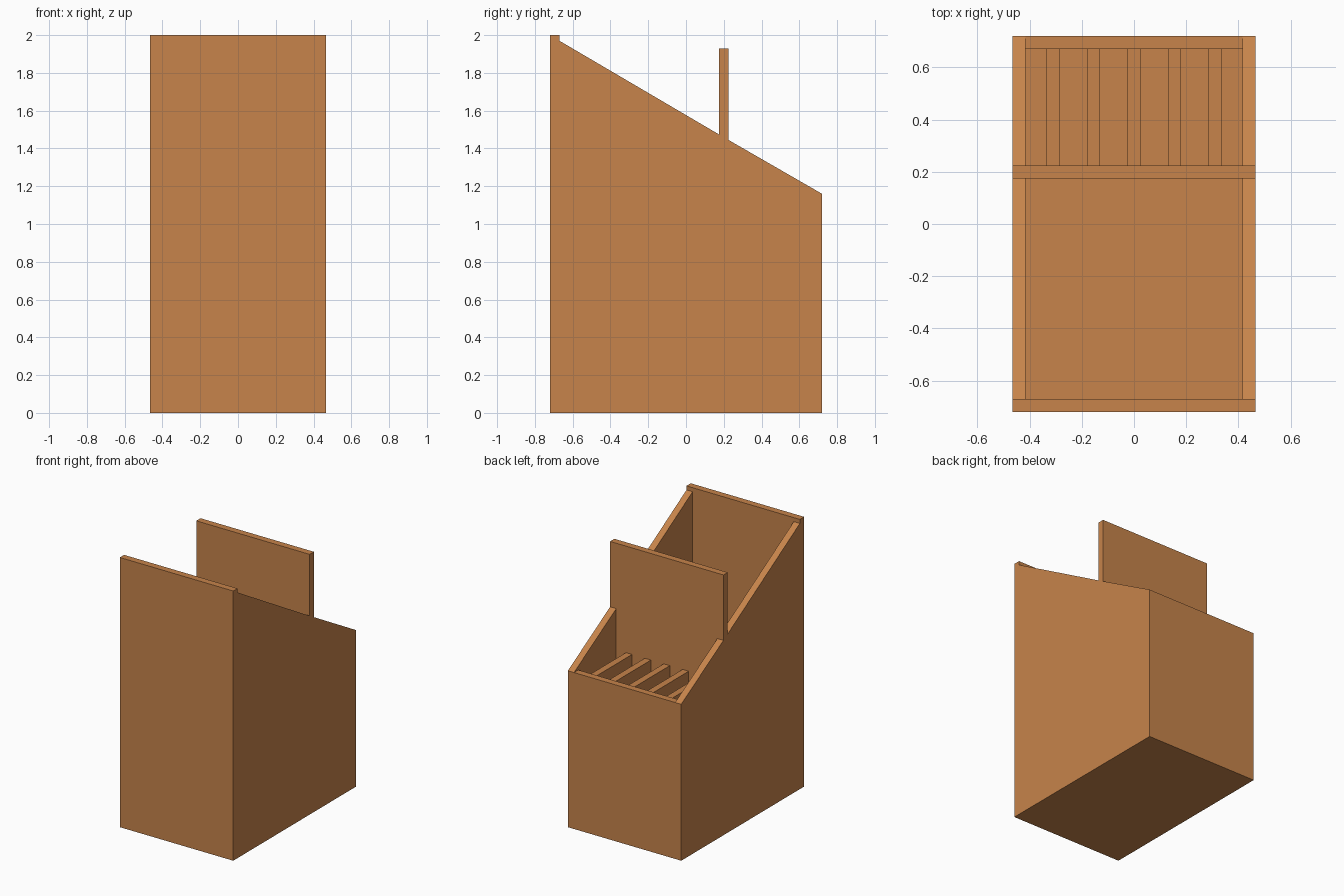
import bpy, bmesh

if "Cube" in bpy.data.objects:
    bpy.data.objects.remove(bpy.data.objects["Cube"])

wood = bpy.data.materials.new("warm wood")
wood.diffuse_color = (0.57, 0.23, 0.07, 1)
wood.use_nodes = True
wood.node_tree.nodes["Principled BSDF"].inputs["Base Color"].default_value = wood.diffuse_color

W, D, T = 0.465, 0.72, 0.05      # half width, half depth, board thickness
DY0, DY1 = 0.175, 0.225          # divider front and back
SHOULDER = 1.445                 # height where the divider rests on the sides


def prism(name, points, offset):
    """Extrude a closed 3D outline by an offset vector."""
    bm = bmesh.new()
    face = bm.faces.new([bm.verts.new(p) for p in points])
    new = bmesh.ops.extrude_face_region(bm, geom=[face])["geom"]
    bmesh.ops.translate(bm, vec=offset,
                        verts=[v for v in new if isinstance(v, bmesh.types.BMVert)])
    bmesh.ops.recalc_face_normals(bm, faces=bm.faces)
    mesh = bpy.data.meshes.new(name)
    bm.to_mesh(mesh)
    bm.free()
    mesh.materials.append(wood)
    obj = bpy.data.objects.new(name, mesh)
    bpy.context.collection.objects.link(obj)
    return obj


def board(name, x0, x1, y0, y1, z0, z1):
    return prism(name, [(x0, y0, z0), (x1, y0, z0), (x1, y1, z0), (x0, y1, z0)],
                 (0, 0, z1 - z0))


# Sloping side walls, notched for the divider
side = [(-D + T, 0), (D, 0), (D, 1.16), (DY1, SHOULDER), (DY0, SHOULDER),
        (DY0, 1.474), (-D + T, 1.97)]
for name, x in (("left_side", -W), ("right_side", W - T)):
    prism(name, [(x, y, z) for y, z in side], (T, 0, 0))

# Front, back and floor
inner = W - T
board("front_panel", -W, W, -D, -D + T, 0, 2.0)
board("back_panel", -inner, inner, D - T, D, 0, 1.16)
board("floor", -inner, inner, -D + T, D - T, 0, T)

# Tall divider with shoulders resting on the side walls
tee = [(-inner, T), (inner, T), (inner, SHOULDER), (W, SHOULDER), (W, 1.93),
       (-W, 1.93), (-W, SHOULDER), (-inner, SHOULDER)]
prism("divider", [(x, DY0, z) for x, z in tee], (0, DY1 - DY0, 0))

# Upright slats splitting the rear compartment
for i in range(5):
    x = (i - 2) * 0.155
    board(f"slat_{i + 1}", x - T / 2, x + T / 2, DY1, D - T, T, 1.14)
